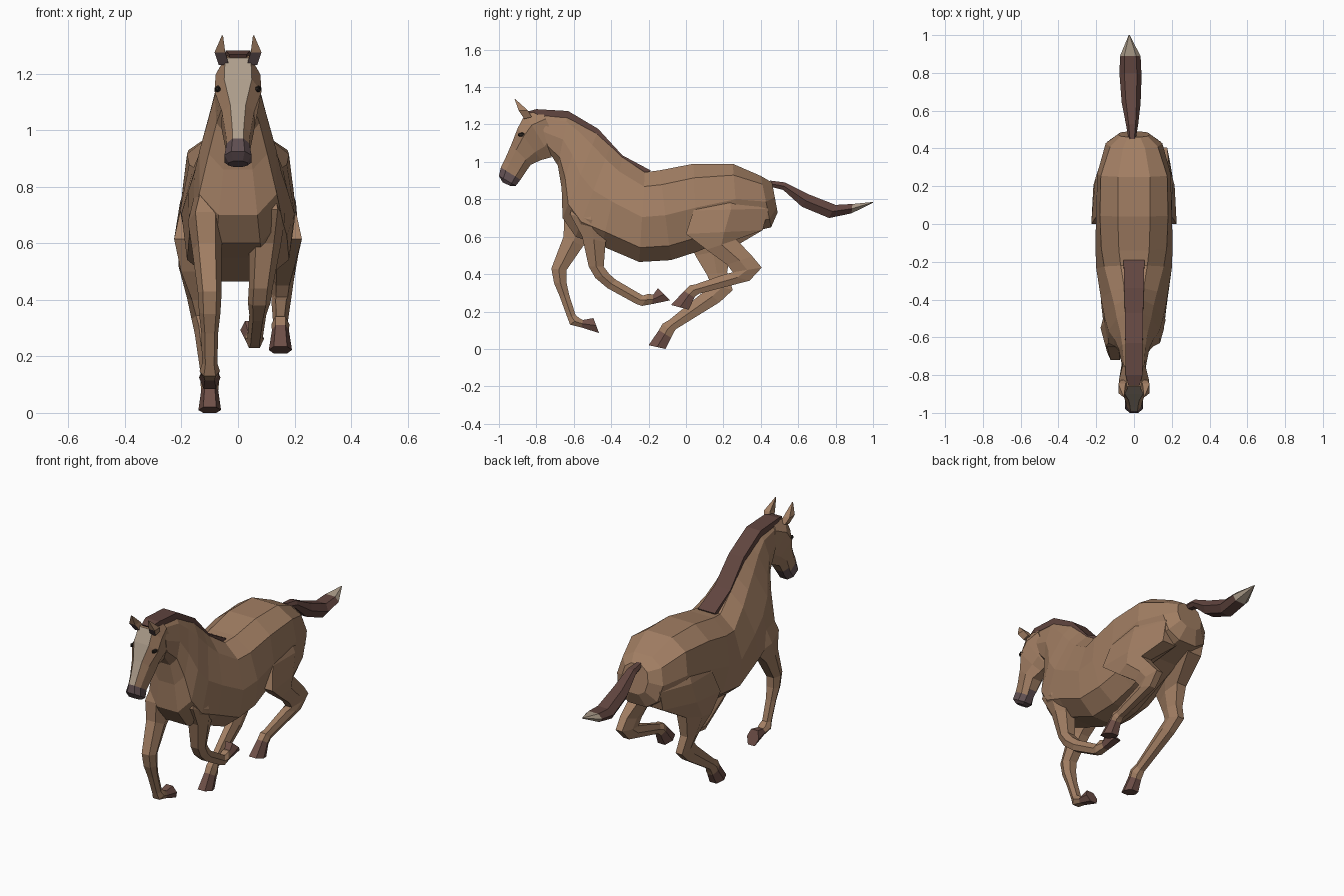
import bpy, bmesh, math


def material(name, rgb):
    m = bpy.data.materials.new(name)
    m.diffuse_color = (*rgb, 1)
    return m


COAT = material("coat", (0.36, 0.21, 0.125))
MANE = material("dark_hair", (0.12, 0.06, 0.05))
HOOF = material("hoof", (0.16, 0.08, 0.065))
MUZZLE = material("muzzle", (0.12, 0.08, 0.085))
BLAZE = material("pale_marking", (0.42, 0.34, 0.26))
EYE = material("eye", (0.02, 0.015, 0.012))


def spow(v, p=0.8):
    return math.copysign(abs(v) ** p, v)


def loft(name, rings, n, mats, pick=lambda i, k: 0):
    """Each ring: y,z of its first profile point, y,z of the opposite one, x centre,
    half width, optional narrowing and optional x shift towards the first point."""
    bm = bmesh.new()
    angles = [(k + 0.5) * math.tau / n for k in range(n)]
    su = max(math.cos(t) for t in angles)
    sv = max(math.sin(t) for t in angles)
    loops = []
    for ring in rings:
        y1, z1, y2, z2, x, w, e, d = (*ring, 0, 0)[:8]
        loop = []
        for t in angles:
            u, v = spow(math.cos(t) / su), spow(math.sin(t) / sv)
            a = (1 + u) / 2
            loop.append(bm.verts.new((x + d * u + w * v * (1 - e * u),
                                      y2 + (y1 - y2) * a, z2 + (z1 - z2) * a)))
        loops.append(loop)
    for i in range(len(loops) - 1):
        for k in range(n):
            j = (k + 1) % n
            f = bm.faces.new((loops[i][k], loops[i][j], loops[i + 1][j], loops[i + 1][k]))
            f.material_index = pick(i, k)
    bm.faces.new(loops[0])
    bm.faces.new(loops[-1]).material_index = pick(len(loops) - 2, 1)
    bmesh.ops.recalc_face_normals(bm, faces=bm.faces)
    me = bpy.data.meshes.new(name)
    bm.to_mesh(me)
    bm.free()
    for m in mats:
        me.materials.append(m)
    ob = bpy.data.objects.new(name, me)
    bpy.context.collection.objects.link(ob)
    return ob


# Torso and neck, rump to poll
loft("body_and_neck", [
    (0.46, 0.89, 0.49, 0.73, 0, 0.085),
    (0.40, 0.925, 0.455, 0.65, 0, 0.15),
    (0.25, 0.99, 0.28, 0.61, 0, 0.195, -0.1),
    (0.04, 0.99, 0.06, 0.52, 0, 0.20, -0.1),
    (-0.14, 0.955, -0.08, 0.475, 0, 0.205),
    (-0.22, 0.945, -0.25, 0.465, 0, 0.20, 0.1),
    (-0.34, 1.025, -0.45, 0.55, 0, 0.175, 0.25),
    (-0.40, 1.095, -0.59, 0.60, 0, 0.155, 0.3),
    (-0.47, 1.165, -0.66, 0.70, 0, 0.135, 0.3),
    (-0.55, 1.215, -0.665, 0.86, 0, 0.105, 0.25),
    (-0.63, 1.26, -0.685, 0.98, 0, 0.082, 0.15),
    (-0.79, 1.27, -0.73, 1.05, 0, 0.062, 0.05),
], 10, [COAT])

# Mane along the crest
loft("mane", [
    (-0.19, 0.955, -0.20, 0.93, 0, 0.055),
    (-0.34, 1.035, -0.36, 1.00, 0, 0.052),
    (-0.47, 1.177, -0.49, 1.145, 0, 0.048),
    (-0.63, 1.272, -0.64, 1.235, 0, 0.046),
    (-0.80, 1.282, -0.79, 1.25, 0, 0.044),
    (-0.855, 1.267, -0.84, 1.245, 0, 0.03),
], 4, [MANE])

# Head with pale forehead strip and dark muzzle
loft("head", [
    (-0.77, 1.275, -0.69, 1.10, 0, 0.06, 0),
    (-0.86, 1.255, -0.72, 1.025, 0, 0.066, -0.4),
    (-0.90, 1.18, -0.775, 1.01, 0, 0.068, -0.45),
    (-0.935, 1.09, -0.83, 0.985, 0, 0.058, 0.05),
    (-0.97, 1.01, -0.865, 0.935, 0, 0.046, 0.1),
    (-0.99, 0.97, -0.885, 0.905, 0, 0.041, 0.05),
    (-1.00, 0.925, -0.91, 0.872, 0, 0.048, 0),
    (-0.98, 0.89, -0.935, 0.87, 0, 0.034, 0),
], 8, [COAT, BLAZE, MUZZLE],
    lambda i, k: 2 if i >= 5 or (i == 4 and k in (3, 4)) else int(k == 7 and i > 0))

for side, s in (("left", -1), ("right", 1)):
    # Ears, dark at the base inside
    loft(side + "_ear", [
        (-0.865, 1.23, -0.825, 1.24, s * 0.050, 0.018),
        (-0.895, 1.275, -0.845, 1.275, s * 0.064, 0.019),
        (-0.916, 1.335, -0.912, 1.335, s * 0.055, 0.002),
    ], 4, [COAT, MUZZLE], lambda i, k: int(i == 0 and k == 3))
    # Eyes
    bpy.ops.mesh.primitive_ico_sphere_add(subdivisions=1, radius=1,
                                          location=(s * 0.07, -0.872, 1.145))
    eye = bpy.context.object
    eye.name = side + "_eye"
    eye.scale = (0.014, 0.03, 0.014)
    eye.data.materials.append(EYE)


def leg(name, rings):
    """Leg from shoulder or hip to pastern; the last two rings form the hoof."""
    loft(name, rings[:-1], 6, [COAT])
    loft(name + "_hoof", rings[-2:], 6, [HOOF])


# Front legs
leg("right_front_leg", [
    (-0.58, 0.86, -0.38, 0.84, 0.085, 0.05),
    (-0.62, 0.72, -0.40, 0.66, 0.105, 0.062),
    (-0.555, 0.60, -0.43, 0.57, 0.095, 0.055),
    (-0.52, 0.44, -0.44, 0.44, 0.08, 0.042),
    (-0.485, 0.38, -0.41, 0.40, 0.075, 0.04),
    (-0.42, 0.325, -0.375, 0.37, 0.07, 0.03),
    (-0.265, 0.24, -0.23, 0.285, 0.06, 0.027),
    (-0.235, 0.23, -0.20, 0.295, 0.058, 0.034),
    (-0.18, 0.24, -0.175, 0.29, 0.052, 0.03),
    (-0.085, 0.26, -0.15, 0.325, 0.048, 0.04),
])
leg("left_front_leg", [
    (-0.60, 0.86, -0.40, 0.84, -0.085, 0.05),
    (-0.65, 0.71, -0.45, 0.64, -0.115, 0.062),
    (-0.655, 0.60, -0.55, 0.55, -0.11, 0.052),
    (-0.72, 0.43, -0.64, 0.42, -0.10, 0.042),
    (-0.705, 0.35, -0.64, 0.36, -0.10, 0.038),
    (-0.675, 0.28, -0.625, 0.29, -0.10, 0.03),
    (-0.635, 0.17, -0.59, 0.18, -0.10, 0.027),
    (-0.62, 0.13, -0.57, 0.165, -0.10, 0.036),
    (-0.56, 0.115, -0.55, 0.155, -0.10, 0.03),
    (-0.465, 0.085, -0.495, 0.165, -0.10, 0.038),
])

# Hind legs, thighs flaring outward at the stifle
leg("right_hind_leg", [
    (0.10, 0.88, 0.36, 0.88, 0.10, 0.06, 0, 0.02),
    (0.04, 0.74, 0.44, 0.75, 0.12, 0.085, 0, 0.03),
    (0.0, 0.615, 0.41, 0.635, 0.135, 0.08, 0, 0.045),
    (0.11, 0.53, 0.27, 0.585, 0.155, 0.058, 0, 0.015),
    (0.22, 0.45, 0.355, 0.495, 0.158, 0.04),
    (0.25, 0.41, 0.405, 0.435, 0.155, 0.036),
    (0.21, 0.40, 0.34, 0.365, 0.152, 0.033),
    (0.05, 0.345, 0.07, 0.295, 0.15, 0.026),
    (0.02, 0.34, 0.055, 0.285, 0.15, 0.032),
    (-0.01, 0.31, 0.045, 0.275, 0.15, 0.03),
    (-0.08, 0.235, 0.015, 0.21, 0.15, 0.041),
])
leg("left_hind_leg", [
    (0.10, 0.88, 0.36, 0.88, -0.10, 0.06, 0, -0.02),
    (0.04, 0.74, 0.44, 0.75, -0.12, 0.085, 0, -0.03),
    (0.0, 0.615, 0.41, 0.635, -0.135, 0.08, 0, -0.045),
    (0.05, 0.50, 0.24, 0.535, -0.155, 0.055, 0, -0.015),
    (0.11, 0.40, 0.22, 0.41, -0.14, 0.04),
    (0.135, 0.345, 0.25, 0.315, -0.128, 0.036),
    (0.10, 0.31, 0.18, 0.25, -0.12, 0.033),
    (-0.09, 0.155, -0.055, 0.105, -0.105, 0.026),
    (-0.125, 0.135, -0.07, 0.08, -0.10, 0.033),
    (-0.145, 0.10, -0.08, 0.06, -0.10, 0.03),
    (-0.20, 0.02, -0.11, 0.0, -0.10, 0.04),
])

# Tail streaming back, pale at the tip
loft("tail", [
    (0.45, 0.90, 0.46, 0.865, -0.01, 0.02),
    (0.53, 0.89, 0.52, 0.85, -0.01, 0.032),
    (0.66, 0.825, 0.62, 0.76, -0.015, 0.05),
    (0.80, 0.77, 0.765, 0.70, -0.018, 0.058),
    (0.89, 0.775, 0.885, 0.725, -0.02, 0.055),
    (1.00, 0.786, 1.00, 0.782, -0.025, 0.003),
], 6, [MANE, BLAZE], lambda i, k: int(i == 4))
